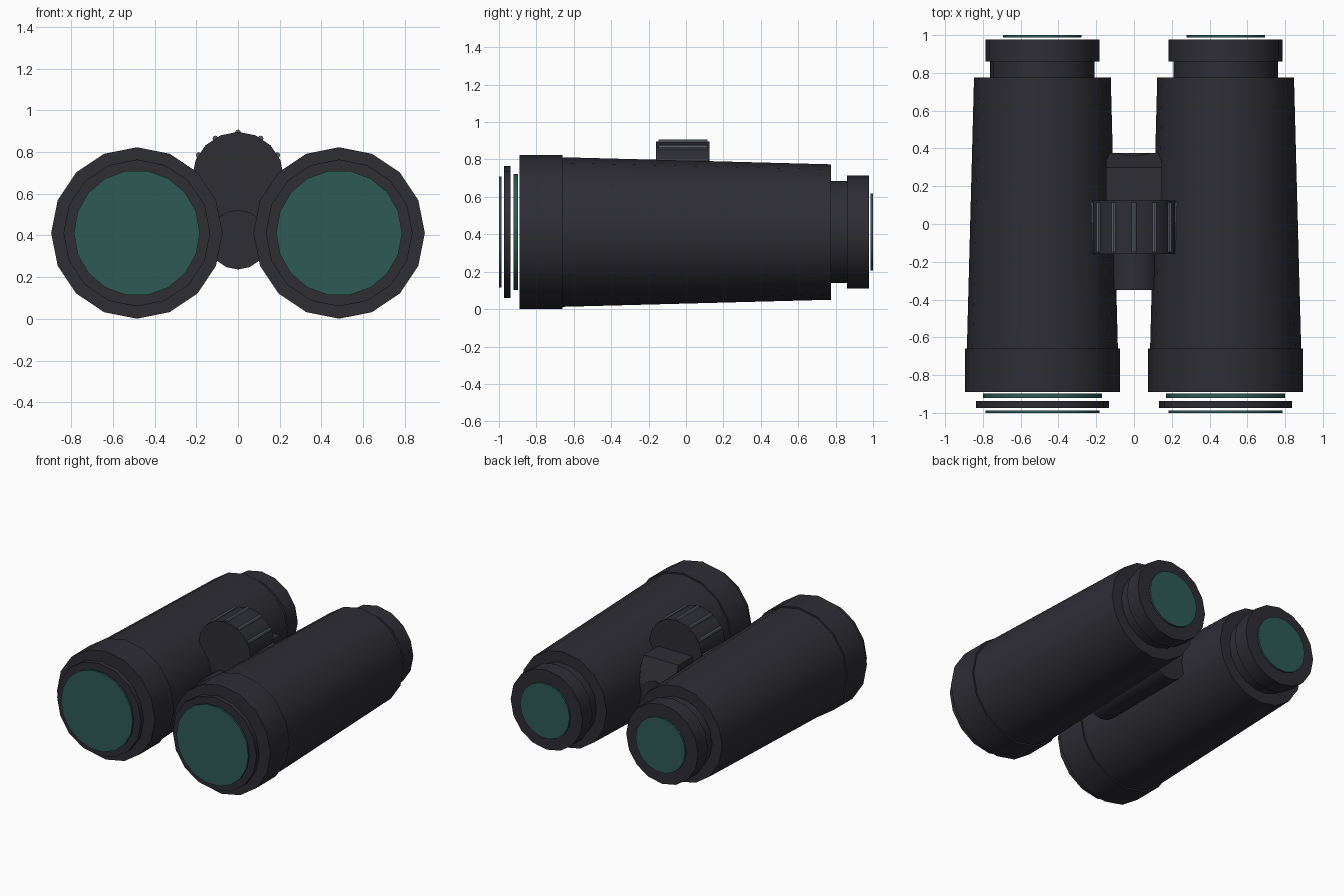
import bpy, bmesh, math

if "Cube" in bpy.data.objects:
    bpy.data.objects.remove(bpy.data.objects["Cube"])


def material(name, rgb):
    m = bpy.data.materials.new(name)
    m.diffuse_color = (*rgb, 1.0)
    m.use_nodes = True
    m.node_tree.nodes["Principled BSDF"].inputs["Base Color"].default_value = m.diffuse_color
    return m


BLACK = material("dark rubber", (0.026, 0.026, 0.034))
GREEN = material("green glass", (0.027, 0.105, 0.090))
GREY = material("grey metal", (0.100, 0.112, 0.130))


def finish(bm, name, mat, smooth=True):
    bmesh.ops.recalc_face_normals(bm, faces=bm.faces)
    me = bpy.data.meshes.new(name)
    bm.to_mesh(me)
    bm.free()
    me.materials.append(mat)
    ob = bpy.data.objects.new(name, me)
    bpy.context.collection.objects.link(ob)
    if smooth:
        bpy.ops.object.select_all(action='DESELECT')
        ob.select_set(True)
        bpy.context.view_layer.objects.active = ob
        bpy.ops.object.shade_smooth_by_angle(angle=math.radians(32))
    return ob


def lathe(name, mat, x, z, profile, sides=16):
    """Closed turned part along y; profile is a list of (y, radius)."""
    bm = bmesh.new()
    rings = []
    for y, r in profile:
        rings.append([bm.verts.new((x + r * math.cos(2 * math.pi * i / sides), y,
                                    z + r * math.sin(2 * math.pi * i / sides)))
                      for i in range(sides)])
    for a, b in zip(rings, rings[1:]):
        for i in range(sides):
            j = (i + 1) % sides
            bm.faces.new((a[i], a[j], b[j], b[i]))
    bm.faces.new(rings[0])
    bm.faces.new(rings[-1])
    return finish(bm, name, mat)


# Two barrels with end caps, eyecups and lenses
CX, CZ = 0.485, 0.412
for side, x in (("left", -CX), ("right", CX)):
    lathe(side + "_barrel", BLACK, x, CZ, [(-0.67, 0.40), (0.775, 0.362)])
    lathe(side + "_front_cap", BLACK, x, CZ, [(-0.89, 0.411), (-0.66, 0.411)])
    lathe(side + "_inner_lens", GREEN, x, CZ, [(-0.922, 0.315), (-0.897, 0.315)], 18)
    lathe(side + "_lens_ring", BLACK, x, CZ, [(-0.973, 0.352), (-0.937, 0.352)])
    lathe(side + "_front_lens", GREEN, x, CZ, [(-1.0, 0.302), (-0.987, 0.302)], 18)
    lathe(side + "_neck", BLACK, x, CZ, [(0.77, 0.277), (0.87, 0.277)], 18)
    lathe(side + "_eyecup", BLACK, x, CZ, [(0.86, 0.302), (0.978, 0.302)])
    lathe(side + "_eye_lens", GREEN, x, CZ, [(0.987, 0.208), (1.0, 0.208)], 18)

# Hinge shaft between the barrels
lathe("hinge_shaft", BLACK, 0, 0.38, [(-0.35, 0.143), (0.375, 0.143)])

# Bridge block with a sloping back
bm = bmesh.new()
outline = [(-0.10, 0.40), (0.375, 0.40), (0.375, 0.49), (0.30, 0.66), (-0.10, 0.66)]
face = bm.faces.new([bm.verts.new((-0.147, y, z)) for y, z in outline])
new = bmesh.ops.extrude_face_region(bm, geom=[face])["geom"]
bmesh.ops.translate(bm, vec=(0.294, 0, 0),
                    verts=[v for v in new if isinstance(v, bmesh.types.BMVert)])
finish(bm, "bridge", BLACK, smooth=False)

# Focus knob with twelve grip ribs
KZ = 0.677
lathe("focus_knob", BLACK, 0, KZ, [(-0.16, 0.22), (0.125, 0.22)])
for i in range(12):
    a = i * math.pi / 6
    lathe("grip_rib_%d" % (i + 1), GREY, 0.217 * math.sin(a), KZ + 0.217 * math.cos(a),
          [(-0.148, 0.014), (0.115, 0.014)], 8)
